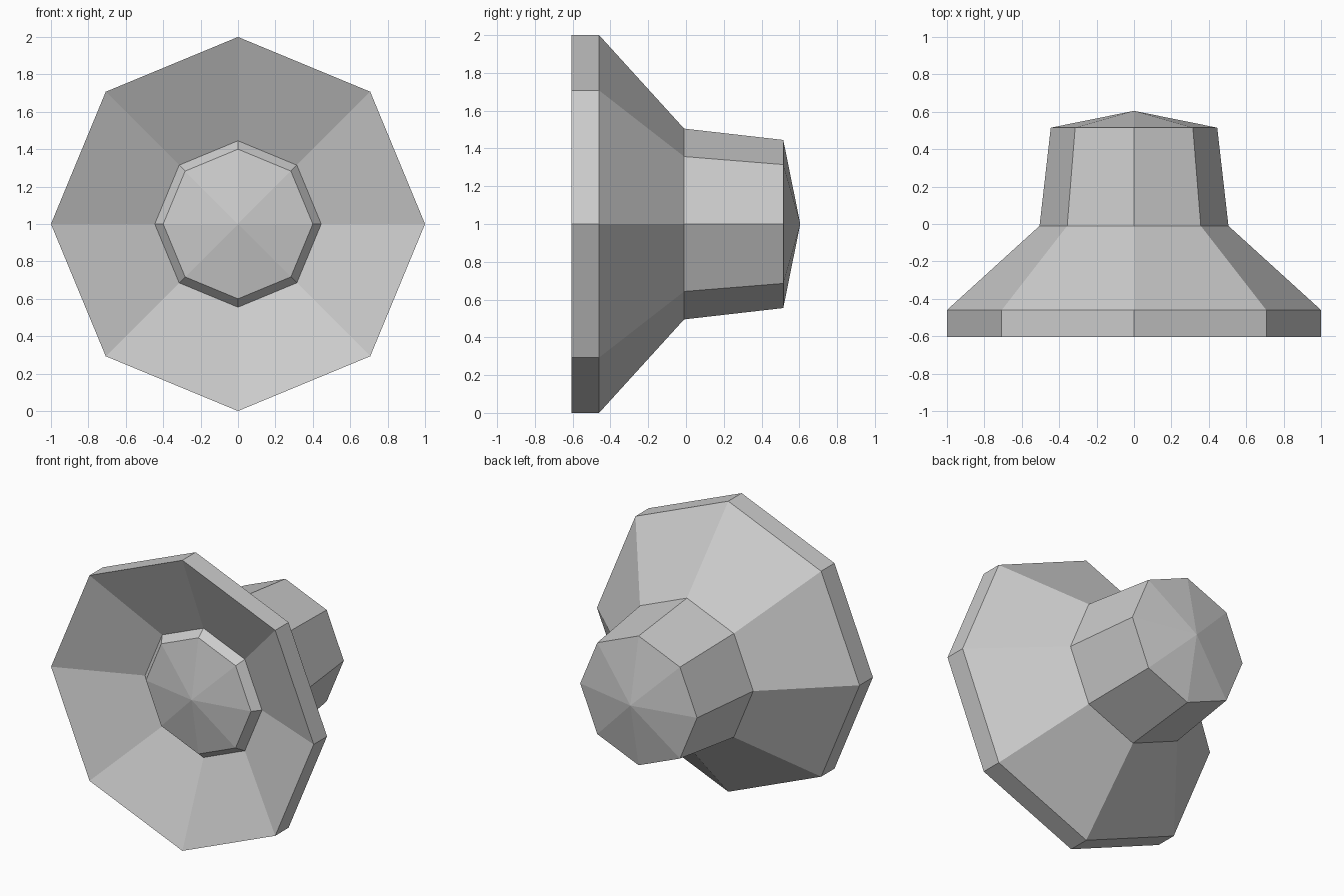
import bpy, bmesh
from math import sin, cos, pi

cube = bpy.data.objects.get("Cube")
if cube:
    bpy.data.objects.remove(cube, do_unlink=True)

SIDES = 8
CENTRE_Z = 1.0

grey = bpy.data.materials.new("light_grey")
grey.use_nodes = True
colour = (0.6, 0.6, 0.6, 1)
grey.diffuse_color = colour
grey.node_tree.nodes["Principled BSDF"].inputs["Base Color"].default_value = colour


def lathe(name, profile):
    """Spin (radius, y) points round the y axis; radius 0 makes a single tip."""
    bm = bmesh.new()
    rings = []
    for r, y in profile:
        count = SIDES if r else 1
        angles = [2 * pi * i / SIDES for i in range(count)]
        rings.append([bm.verts.new((r * cos(a), y, CENTRE_Z + r * sin(a))) for a in angles])
    for a, b in zip(rings, rings[1:]):
        for i in range(SIDES):
            j = (i + 1) % SIDES
            corners = [a[i % len(a)], a[j % len(a)], b[j % len(b)], b[i % len(b)]]
            bm.faces.new(list(dict.fromkeys(corners)))
    bmesh.ops.recalc_face_normals(bm, faces=bm.faces)
    mesh = bpy.data.meshes.new(name)
    bm.to_mesh(mesh)
    bm.free()
    mesh.materials.append(grey)
    obj = bpy.data.objects.new(name, mesh)
    bpy.context.collection.objects.link(obj)
    return obj


# One closed shell: bulb tip, bulb edge, dish, rim, flared shade, housing, back tip
lathe("lamp_head", [
    (0, -0.505), (0.40, -0.43), (0.445, -0.375),
    (1.0, -0.605), (1.0, -0.46),
    (0.505, -0.01), (0.445, 0.515), (0, 0.605),
])
